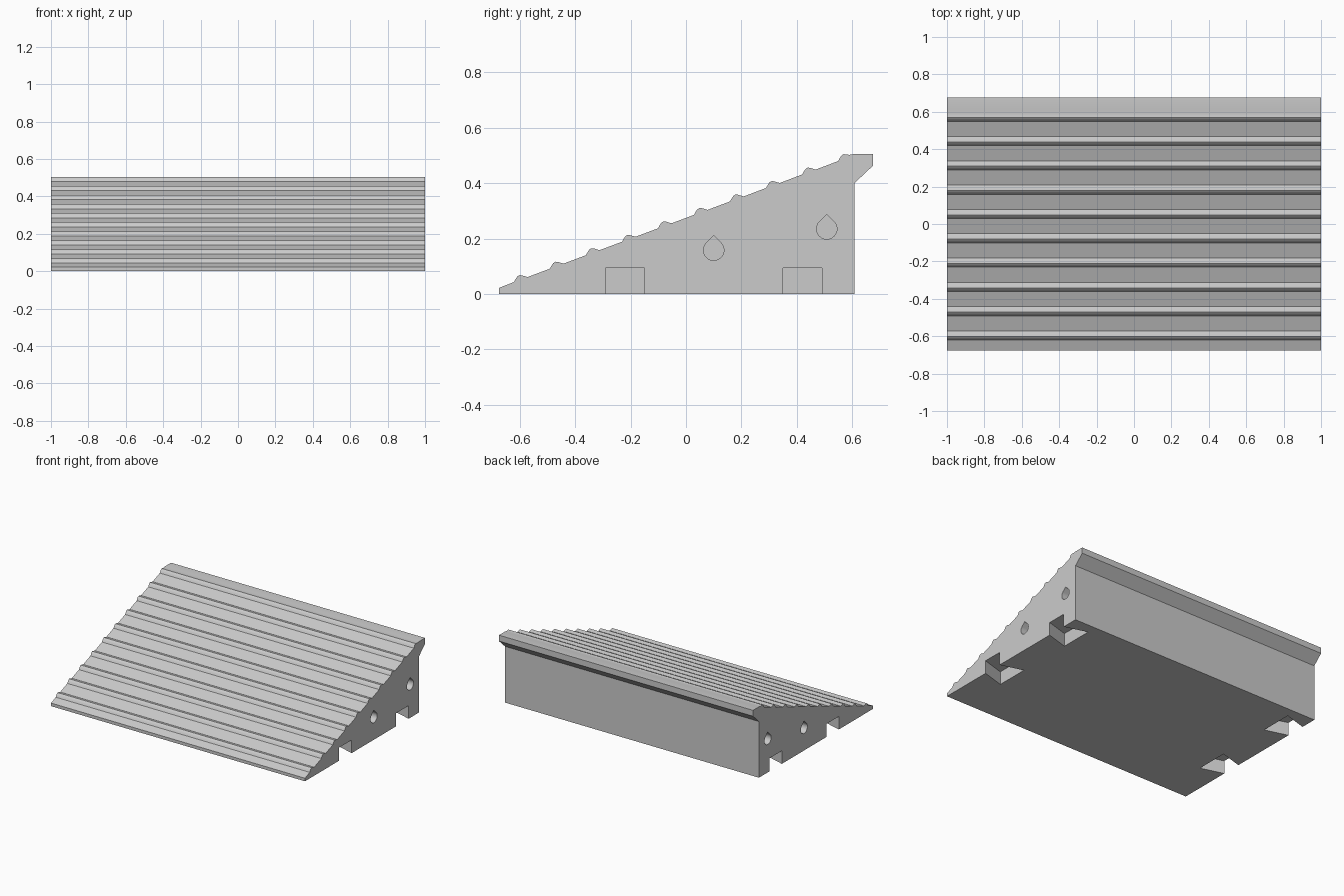
import bpy, bmesh
from math import sin, cos, radians
from mathutils import Vector

if "Cube" in bpy.data.objects:
    bpy.data.objects.remove(bpy.data.objects["Cube"], do_unlink=True)

grey = bpy.data.materials.new("light_grey")
grey.use_nodes = True
COLOUR = (0.6, 0.6, 0.6, 1)
grey.diffuse_color = COLOUR
grey.node_tree.nodes["Principled BSDF"].inputs["Base Color"].default_value = COLOUR


def prism(bm, points, along):
    """Extrude a closed outline by a vector."""
    base = bm.faces.new([bm.verts.new(p) for p in points])
    out = bmesh.ops.extrude_face_region(bm, geom=[base])
    moved = [v for v in out["geom"] if isinstance(v, bmesh.types.BMVert)]
    bmesh.ops.translate(bm, verts=moved, vec=Vector(along))


def make_object(name, bm):
    bmesh.ops.recalc_face_normals(bm, faces=bm.faces)
    mesh = bpy.data.meshes.new(name)
    bm.to_mesh(mesh)
    bm.free()
    mesh.materials.append(grey)
    obj = bpy.data.objects.new(name, mesh)
    bpy.context.collection.objects.link(obj)
    return obj


# Ramp side profile: toe, ten rounded ridges, flat lip and undercut back
RIDGE = [(-0.621, 0.043), (-0.615, 0.054), (-0.609, 0.063),
         (-0.601, 0.068), (-0.592, 0.067), (-0.572, 0.061)]
PITCH, RISE = 0.13, 0.0485
profile = [(-0.675, 0), (-0.675, 0.022)]
for i in range(10):
    profile += [(y + i * PITCH, z + i * RISE) for y, z in RIDGE]
profile[-1] = (0.59, 0.502)
profile += [(0.608, 0.505), (0.675, 0.505), (0.675, 0.463), (0.608, 0.4), (0.608, 0)]
bm = bmesh.new()
prism(bm, [(-1, y, z) for y, z in profile], (2, 0, 0))
ramp = make_object("ridged_ramp", bm)

# Cutters for both ends: dovetail sockets underneath and teardrop pin holes
bm = bmesh.new()
for side in (-1, 1):
    for y in (-0.22, 0.42):
        half = [(1.05, 0.07), (1, 0.07), (0.836, 0.118)]
        outline = half + [(x, -w) for x, w in reversed(half)]
        prism(bm, [(side * x, y + w, -0.05) for x, w in outline], (0, 0, 0.143))
    for y, z in ((0.1, 0.158), (0.508, 0.235)):
        r = 0.037
        drop = [(y + r * cos(radians(a)), z + r * sin(radians(a)))
                for a in range(135, 406, 15)]
        drop.append((y, z + r * 2 ** 0.5))
        prism(bm, [(side * 1.05, u, v) for u, v in drop], (side * -0.21, 0, 0))
cutter = make_object("socket_cutter", bm)
cutter.hide_render = True

cut = ramp.modifiers.new("sockets", "BOOLEAN")
cut.operation = "DIFFERENCE"
cut.solver = "EXACT"
cut.object = cutter
bpy.ops.object.select_all(action="DESELECT")
bpy.context.view_layer.objects.active = ramp
ramp.select_set(True)
bpy.ops.object.modifier_apply(modifier=cut.name)
bpy.data.objects.remove(cutter, do_unlink=True)
bpy.ops.object.shade_smooth_by_angle(angle=radians(30))
